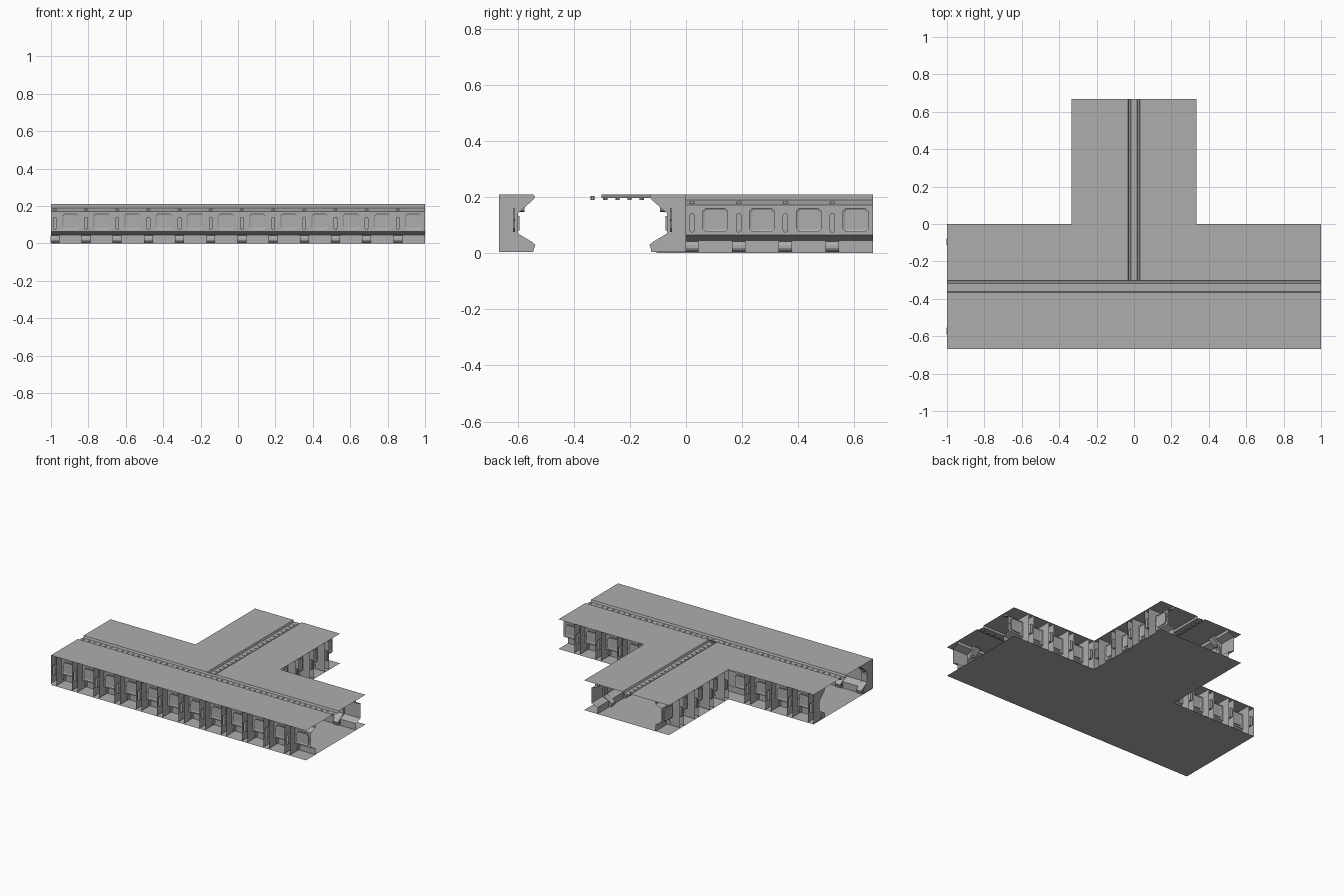
import bpy, bmesh, math
from mathutils import Matrix, Vector

if "Cube" in bpy.data.objects:
    bpy.data.objects.remove(bpy.data.objects["Cube"], do_unlink=True)

grey = bpy.data.materials.new("plain grey")
grey.use_nodes = True
grey.diffuse_color = (0.42, 0.42, 0.42, 1)
grey.node_tree.nodes["Principled BSDF"].inputs["Base Color"].default_value = grey.diffuse_color

END, HALF, STEP, TOP = 0.667, 0.333, 1 / 6, 0.21
PILLAR = 0.021  # half width of a pillar


def finish(bm, name):
    bmesh.ops.recalc_face_normals(bm, faces=bm.faces[:])
    mesh = bpy.data.meshes.new(name)
    bm.to_mesh(mesh)
    bm.free()
    mesh.materials.append(grey)
    ob = bpy.data.objects.new(name, mesh)
    bpy.context.collection.objects.link(ob)
    return ob


def face(bm, points):
    return bm.faces.new([bm.verts.new(p) for p in points])


def sheet(bm, rows):
    """Skin a strip of quads between successive rows of points."""
    grid = [[bm.verts.new(p) for p in row] for row in rows]
    for a, b in zip(grid, grid[1:]):
        for i in range(len(a) - 1):
            bm.faces.new((a[i], a[i + 1], b[i + 1], b[i]))


def prism(bm, points, move):
    """Closed solid made by pushing an outline along a vector."""
    f = face(bm, points)
    out = bmesh.ops.extrude_face_region(bm, geom=[f], use_keep_orig=True)
    new = [g for g in out["geom"] if isinstance(g, bmesh.types.BMVert)]
    bmesh.ops.translate(bm, verts=new, vec=move)
    return [g for g in out["geom"] if isinstance(g, bmesh.types.BMFace)]


def pill(u, d, z, r, half, n=4):
    """Upright rounded slot outline in the wall plane."""
    pts = []
    for side, start in ((1, 0), (-1, math.pi)):
        for i in range(n + 1):
            a = start + math.pi * i / n
            pts.append((u + r * math.cos(a), d, z + side * (half - r) + r * math.sin(a)))
    return pts


def disc(centre, r, axis, n=8):
    pts = []
    for i in range(n):
        a = 2 * math.pi * (i + 0.5) / n
        p = [r * math.cos(a), r * math.sin(a)]
        p.insert(axis, 0)
        pts.append(Vector(centre) + Vector(p))
    return pts


# Inner outline of a pillar and of the panels: distance inward, height
rib = [(0, TOP), (0.122, TOP), (0.13, 0.2), (0.122, 0.19), (0.068, 0.142),
       (0.068, 0.07), (0.118, 0.04), (0.13, 0.03), (0.122, 0.005), (0, 0.005)]
panel = [(0.105, TOP), (0.105, 0.19), (0.058, 0.172),
         (0.058, 0.065), (0.105, 0.045), (0.105, 0)]


def build_pillar(bm, u):
    # side plates and the inward skin, open at the back
    lo, hi = u - PILLAR, u + PILLAR
    for s in (lo, hi):
        face(bm, [(s, d, z) for d, z in rib])
    sheet(bm, [[(lo, d, z) for d, z in rib[1:-1]], [(hi, d, z) for d, z in rib[1:-1]]])
    # long slot, upper slot and inner bracket
    prism(bm, pill(u, 0.0, 0.108, 0.01, 0.035), (0, 0.066, 0))
    prism(bm, pill(u, 0.072, 0.167, 0.009, 0.02), (0, 0.02, 0))
    prism(bm, [(u - 0.015, 0.067, 0.08), (u + 0.015, 0.067, 0.08),
               (u + 0.015, 0.067, 0.132), (u - 0.015, 0.067, 0.132)], (0, 0.006, 0))
    # foot pipe and bolts
    prism(bm, disc((lo - 0.003, 0.095, 0.024), 0.019, 0, 12), (2 * PILLAR + 0.006, 0, 0))
    for side in (-0.011, 0.011):
        for z in (0.2, 0.012):
            prism(bm, disc((u + side, 0.116, z), 0.006, 1), (0, 0.008, 0))


def build_bay(bm, u):
    # cut-corner plate with an inset centre and a bolt on each side
    w, h, c, z = 0.046, 0.043, 0.012, 0.1185
    pts = []
    for sx, sz in ((1, 1), (-1, 1), (-1, -1), (1, -1)):
        corner = [(u + sx * w, 0.057, z + sz * (h - c)), (u + sx * (w - c), 0.057, z + sz * h)]
        pts += corner if sx == sz else corner[::-1]
    cap = prism(bm, pts, (0, -0.007, 0))
    bmesh.ops.inset_region(bm, faces=cap, thickness=0.009, depth=0)
    bmesh.ops.translate(bm, verts=cap[0].verts[:], vec=(0, 0.004, 0))
    for s in (-0.053, 0.053):
        prism(bm, disc((u + s, 0.0575, z), 0.004, 1, 6), (0, -0.004, 0))


def wall_run(name, origin, along, inward, count):
    frame = Matrix.Identity(4)
    for col, vec in enumerate((along, inward, (0, 0, 1), origin)):
        for row in range(3):
            frame[row][col] = vec[row]
    for part, build, start in (("pillars", build_pillar, 0.021), ("bay_plates", build_bay, 0.104)):
        bm = bmesh.new()
        for i in range(count):
            build(bm, start + i * STEP)
        bm.transform(frame)
        finish(bm, name + "_" + part)


def wall_skin(name, path):
    """Sweep the panel outline along points that each carry an inward direction."""
    bm = bmesh.new()
    sheet(bm, [[(x + ix * d, y + iy * d, z) for d, z in panel] for x, y, ix, iy in path])
    finish(bm, name)


# Walls
wall_run("front_wall", (-1, -END, 0), (1, 0, 0), (0, 1, 0), 12)
wall_skin("front_wall_panel", [(-1, -END, 0, 1), (1, -END, 0, 1)])
for side, label in ((1, "left"), (-1, "right")):
    start = HALF if side > 0 else -1
    wall_run(label + "_back_wall", (start, 0, 0), (1, 0, 0), (0, -1, 0), 4)
    wall_run(label + "_branch_wall", (side * HALF, 0, 0), (0, 1, 0), (-side, 0, 0), 4)
    wall_skin(label + "_corner_wall_panel",
              [(side, 0, 0, -1), (side * HALF, 0, -side, -1), (side * HALF, END, -side, 0)])

# Floor
bm = bmesh.new()
face(bm, [(-1, -END, 0), (1, -END, 0), (1, 0, 0), (HALF, 0, 0),
          (HALF, END, 0), (-HALF, END, 0), (-HALF, 0, 0), (-1, 0, 0)])
finish(bm, "floor")

# Ceiling sheets, leaving gaps for the channels
GAP, MID = 0.032, -0.333
bm = bmesh.new()
face(bm, [(-1, -END, TOP), (1, -END, TOP), (1, MID - GAP, TOP), (-1, MID - GAP, TOP)])
for s in (-1, 1):
    face(bm, [(s * x, y, TOP) for x, y in ((GAP, MID + GAP), (1, MID + GAP), (1, 0),
                                           (HALF, 0), (HALF, END), (GAP, END))])
finish(bm, "ceiling")

# Sunken ceiling channels
channel = [(-GAP, TOP), (-0.027, 0.196), (-0.018, 0.196), (-0.016, 0.2),
           (0.016, 0.2), (0.018, 0.196), (0.027, 0.196), (GAP, TOP)]
bm = bmesh.new()
sheet(bm, [[(x, MID + a, z) for a, z in channel] for x in (-1, 1)])
finish(bm, "main_ceiling_channel")
bm = bmesh.new()
sheet(bm, [[(a, y, z) for a, z in channel] for y in (MID + GAP, END)])
finish(bm, "branch_ceiling_channel")

# Row of studs through each channel
PITCH = 2 / 46
bm = bmesh.new()
for i in range(46):
    prism(bm, disc((-1 + (i + 0.5) * PITCH, MID, 0.189), 0.008, 2), (0, 0, 0.014))
for i in range(22):
    prism(bm, disc((0, -0.288 + i * PITCH, 0.189), 0.008, 2), (0, 0, 0.014))
finish(bm, "channel_studs")
